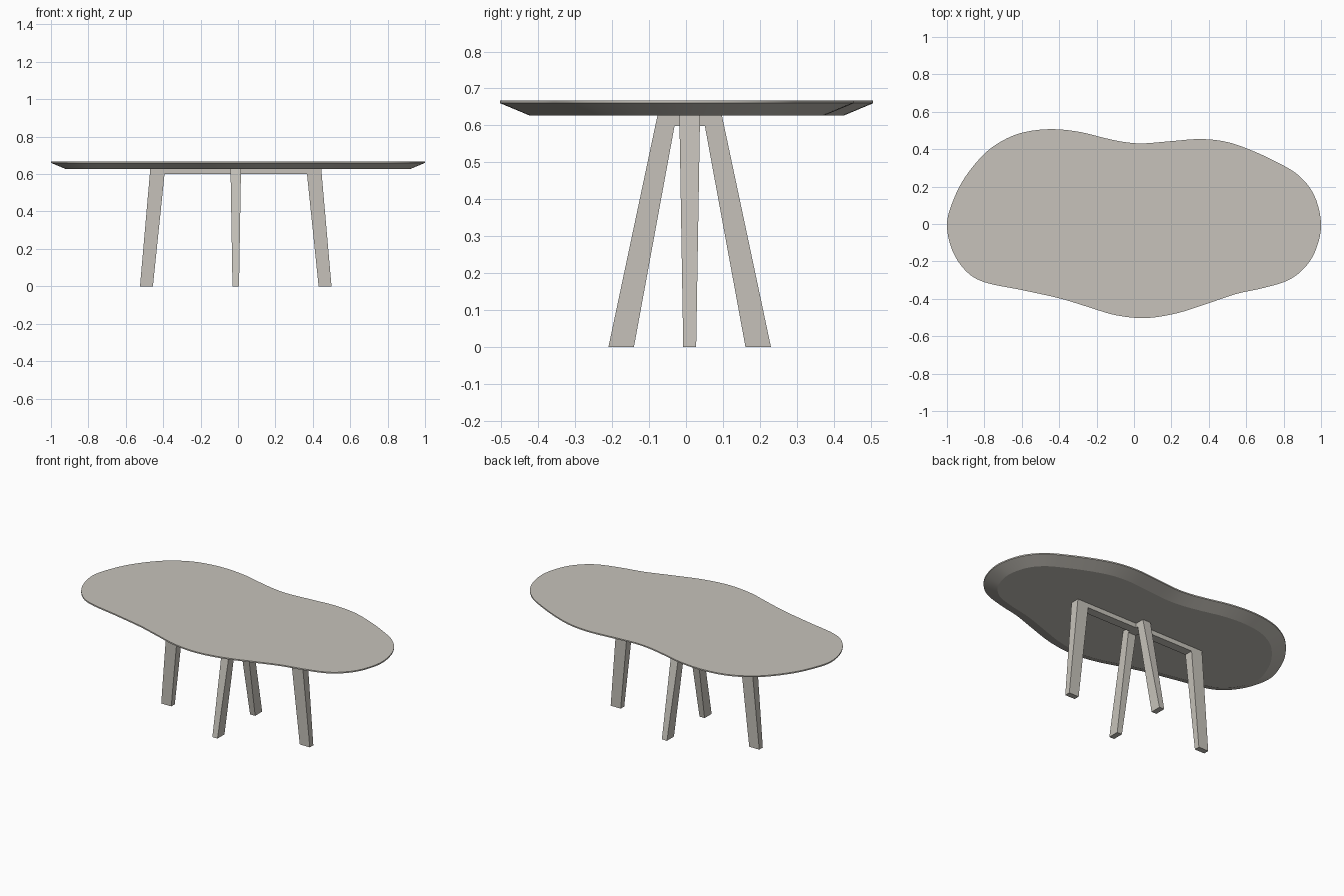
import bpy, bmesh
from mathutils import Vector

if "Cube" in bpy.data.objects:
    bpy.data.objects.remove(bpy.data.objects["Cube"])

mat = bpy.data.materials.new("warm light grey")
mat.diffuse_color = (0.57, 0.545, 0.495, 1)
mat.use_nodes = True
mat.node_tree.nodes["Principled BSDF"].inputs["Base Color"].default_value = mat.diffuse_color


def make_object(name, bm):
    bmesh.ops.recalc_face_normals(bm, faces=bm.faces[:])
    mesh = bpy.data.meshes.new(name)
    bm.to_mesh(mesh)
    bm.free()
    mesh.materials.append(mat)
    obj = bpy.data.objects.new(name, mesh)
    bpy.context.collection.objects.link(obj)
    return obj


def closed_spline(points, steps):
    """Smooth closed Catmull-Rom curve through the points."""
    pts = [Vector(p) for p in points]
    n, out = len(pts), []
    for i in range(n):
        a, b, c, d = (pts[(i + k) % n] for k in (-1, 0, 1, 2))
        for s in range(steps):
            t = s / steps
            out.append(0.5 * (2 * b + (c - a) * t + (2 * a - 5 * b + 4 * c - d) * t ** 2
                              + (3 * b - a - 3 * c + d) * t ** 3))
    return out


# Tabletop: freeform outline, thin rim and wide underside bevel
outline = closed_spline([
    (-1.0, 0.0), (-0.965, 0.13), (-0.90, 0.255), (-0.80, 0.375), (-0.70, 0.447),
    (-0.59, 0.49), (-0.45, 0.507), (-0.30, 0.494), (-0.15, 0.458), (-0.05, 0.438),
    (0.05, 0.431), (0.20, 0.443), (0.35, 0.454), (0.48, 0.442), (0.60, 0.405),
    (0.75, 0.338), (0.88, 0.26), (0.965, 0.15), (1.0, 0.0), (0.975, -0.13),
    (0.92, -0.225), (0.83, -0.298), (0.70, -0.34), (0.55, -0.373), (0.40, -0.423),
    (0.23, -0.477), (0.06, -0.503), (-0.10, -0.487), (-0.25, -0.442), (-0.40, -0.397),
    (-0.60, -0.353), (-0.80, -0.311), (-0.90, -0.25), (-0.972, -0.14)], 6)
n = len(outline)


def inset(i, dist):
    t = (outline[(i + 1) % n] - outline[i - 1]).normalized()
    return outline[i] + Vector((t.y, -t.x)) * dist    # outline runs clockwise


bm = bmesh.new()
rings = []
for z, dist in ((0.668, 0.0), (0.660, 0.0), (0.627, 0.079)):
    rings.append([bm.verts.new((*inset(i, dist), z)) for i in range(n)])
for upper, lower in zip(rings, rings[1:]):
    for i in range(n):
        j = (i + 1) % n
        bm.faces.new((upper[i], upper[j], lower[j], lower[i]))
bm.faces.new(rings[0])
bm.faces.new(rings[-1])
top = make_object("tabletop", bm)
bpy.context.view_layer.objects.active = top
top.select_set(True)
bpy.ops.object.shade_smooth_by_angle(angle=0.3)

# Base: two crossing U-shaped frames, thinner towards the feet
CX, CY, TOP_Z, BEAM_Z = -0.012, 0.010, 0.628, 0.599


def leg_frame(name, foot_out, foot_in, beam_in, top_out, along_x):
    half = [(foot_out, 0), (foot_in, 0), (beam_in, BEAM_Z)]
    profile = ([(-u, z) for u, z in half] + [(u, z) for u, z in reversed(half)]
               + [(top_out, TOP_Z), (-top_out, TOP_Z)])
    bm = bmesh.new()
    sides = []
    for sign in (-1, 1):
        side = []
        for u, z in profile:
            w = sign * (0.0175 + 0.0105 * z / TOP_Z)
            x, y = (u, w) if along_x else (w, u)
            side.append(bm.verts.new((CX + x, CY + y, z)))
        bm.faces.new(side)
        sides.append(side)
    a, b = sides
    for i in range(len(profile)):
        j = (i + 1) % len(profile)
        bm.faces.new((a[i], a[j], b[j], b[i]))
    make_object(name, bm)


leg_frame("long_leg_frame", 0.512, 0.443, 0.381, 0.457, True)
leg_frame("short_leg_frame", 0.220, 0.151, 0.041, 0.087, False)
